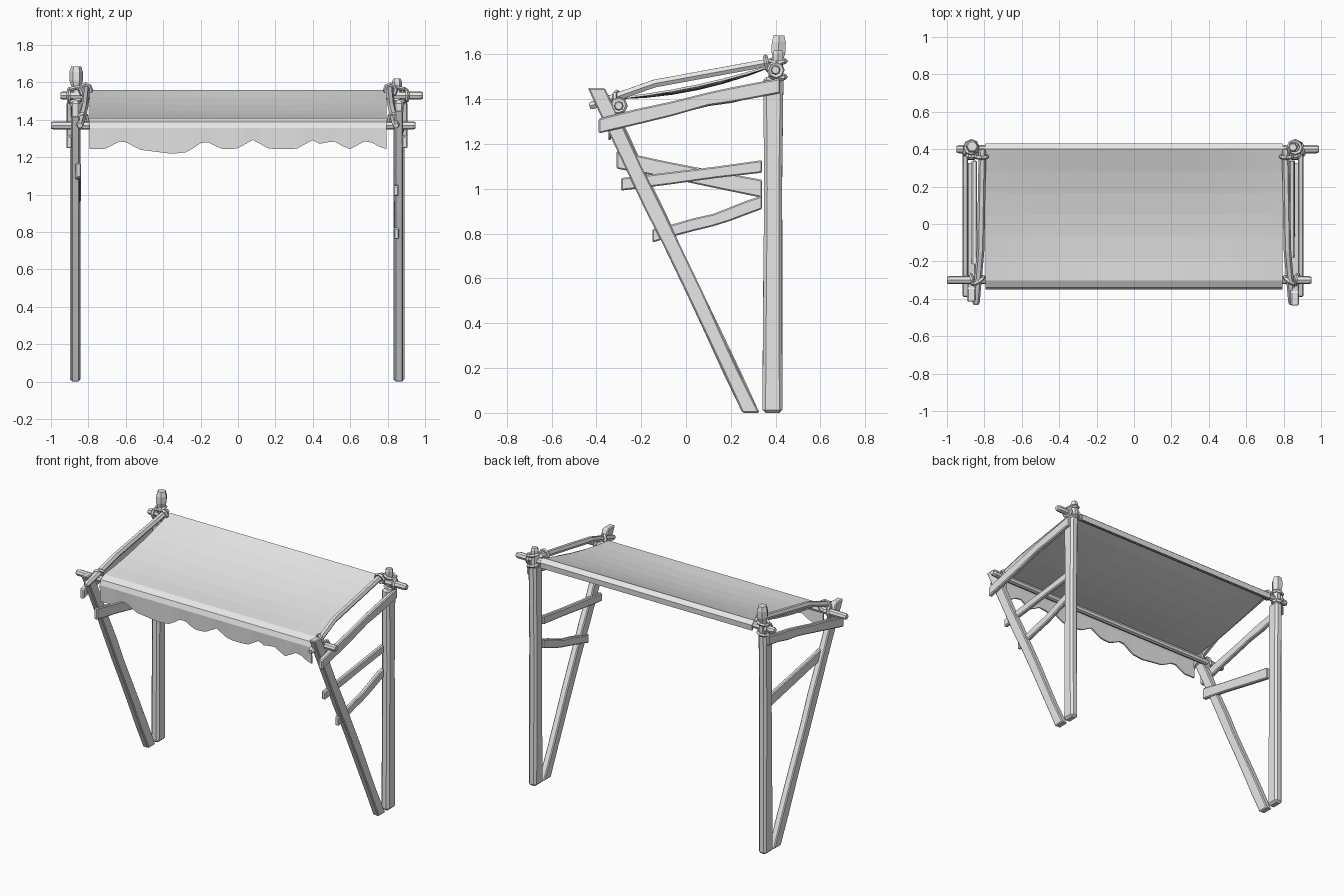
import bpy
import bmesh
import math
import random
from mathutils import Vector

random.seed(4)
if "Cube" in bpy.data.objects:
    bpy.data.objects.remove(bpy.data.objects["Cube"], do_unlink=True)

grey = bpy.data.materials.new("light_grey")
grey.use_nodes = True
grey.diffuse_color = (.8, .8, .8, 1)
grey.node_tree.nodes["Principled BSDF"].inputs["Base Color"].default_value = grey.diffuse_color


def finish(name, bm):
    bmesh.ops.recalc_face_normals(bm, faces=bm.faces)
    mesh = bpy.data.meshes.new(name)
    bm.to_mesh(mesh)
    bm.free()
    mesh.materials.append(grey)
    obj = bpy.data.objects.new(name, mesh)
    bpy.context.collection.objects.link(obj)
    return obj


def board(name, path, across, x, thickness, chamfer=.006, pieces=3):
    """Rough plank along a (y, z) centre line; across is its width direction."""
    corners = [Vector(p) for p in path]
    half = Vector(across) / 2
    centres = [corners[0]]
    for a, b in zip(corners, corners[1:]):
        centres += [a.lerp(b, (i + 1) / pieces) for i in range(pieces)]
    sides = []
    for sign in (1, -1):
        # Hewn edges: the ends stay true, the middle varies a little
        inner = [c + sign * half * random.uniform(.85, 1.1) for c in centres[1:-1]]
        sides.append([centres[0] + sign * half, *inner, centres[-1] + sign * half])
    outline = sides[0] + sides[1][::-1]
    bm = bmesh.new()
    face = bm.faces.new([bm.verts.new((x - thickness / 2, *p)) for p in outline])
    result = bmesh.ops.extrude_face_region(bm, geom=[face])
    moved = [v for v in result["geom"] if isinstance(v, bmesh.types.BMVert)]
    bmesh.ops.translate(bm, verts=moved, vec=(thickness, 0, 0))
    bevel = finish(name, bm).modifiers.new("chamfer", "BEVEL")
    bevel.width = chamfer
    bevel.segments = 1
    bevel.limit_method = "ANGLE"
    bevel.angle_limit = math.radians(40)


def pole(name, points, radius, sides=6, tip=.015):
    """Faceted stick through a few points, with cut-back tips."""
    path = [Vector(p) for p in points]
    along = (path[-1] - path[0]).normalized()
    turn = along.to_track_quat("Z", "Y")
    path = [path[0], path[0] + along * tip, *path[1:-1], path[-1] - along * tip, path[-1]]
    bm = bmesh.new()
    rings = []
    for p in path:
        r = radius * (.75 if p in (path[0], path[-1]) else 1)
        angles = [math.tau * i / sides for i in range(sides)]
        rings.append([bm.verts.new(p + turn @ Vector((r * math.cos(a), r * math.sin(a), 0)))
                      for a in angles])
    for a, b in zip(rings, rings[1:]):
        for i in range(sides):
            j = (i + 1) % sides
            bm.faces.new((a[i], a[j], b[j], b[i]))
    bm.faces.new(rings[0])
    bm.faces.new(rings[-1])
    finish(name, bm)


def lashing(name, centre, axis, radius=.03):
    """One rope turn around a joint."""
    bpy.ops.mesh.primitive_torus_add(major_segments=8, minor_segments=5, major_radius=radius,
                                     minor_radius=.011, location=centre)
    rope = bpy.context.object
    rope.name = name
    rope.rotation_euler = Vector(axis).to_track_quat("Z", "Y").to_euler()
    rope.data.materials.append(grey)


# Heights and depths shared by the joints
back_y, back_z = .4, 1.53
front_y, front_z = -.3, 1.37

# Both side frames: post, slanted leg, beam, crooked stick and rope turns
for side, s in (("left", 1), ("right", -1)):
    post_x = .86 if s > 0 else -.87
    board(side + "_post", [(.386, 0), (.39, 1.5)], (.09, 0), post_x, .058, chamfer=.014)
    leg_top = (-.4, 1.45) if s > 0 else (-.38, 1.42)
    board(side + "_leg", [(.29, 0), leg_top], (.076, 0), post_x, .044, pieces=8)
    board(side + "_beam", [(-.39, 1.28), (.1, 1.4), (.42, 1.46)], (0, .066),
          post_x + s * .032, .03)
    pole(side + "_stick", [(s * .81, back_y, 1.57), (s * .82, -.14, 1.47),
                           (s * .845, -.43, 1.37)], .02)
    for level in (1.5, 1.57):
        lashing(side + "_post_lashing", (post_x, .41, level), (.2 * s, 0, 1), .034)
    lashing(side + "_back_rail_lashing", (s * .9, back_y, back_z), (s, .2, 0))
    lashing(side + "_front_rail_lashing", (s * .87, front_y, front_z), (s, -.2, .2))
    lashing(side + "_stick_back_lashing", (s * .815, .36, 1.56), (0, 1, .2))
    lashing(side + "_stick_front_lashing", (s * .834, front_y, 1.4), (s / 2, .8, .3), .034)

# Post heads: a short stub and a taller one with a thick knob
pole("left_post_head", [(.85, .41, 1.48), (.85, .41, 1.62)], .026)
pole("right_post_head", [(-.865, .41, 1.48), (-.865, .41, 1.62)], .026)
pole("right_post_knob", [(-.865, .412, 1.58), (-.865, .415, 1.685)], .036, tip=.03)

# Braces: two on the left, one falling backwards on the right
board("left_upper_brace", [(-.29, 1.02), (.34, 1.1)], (0, .056), .845, .028)
board("left_lower_brace", [(-.15, .79), (.12, .86), (.34, .94)], (0, .06), .848, .028)
board("right_brace", [(-.31, 1.13), (.34, 1)], (0, .08), -.854, .028)

# Cross rails
pole("back_rail", [(-.95, back_y, back_z), (.99, back_y, back_z)], .022, sides=8)
pole("front_rail", [(-1, front_y, front_z), (.95, front_y, front_z)], .022, sides=8)

# Cloth canopy: sagging roof, wrapped over the back rail, ragged front hem
notches = [-.62, -.18, .08, .4, .5, .69]
roof_steps = 6
columns = []
bm = bmesh.new()
half_width, count = .795, 40
for i in range(count + 1):
    x = half_width * (2 * i / count - 1)
    middle = 1 - (x / half_width) ** 2
    rows = [(.422, 1.5), (.425, 1.535)]
    for step in range(roof_steps + 1):
        t = 1 - step / roof_steps
        dip = t * (1 - t) * (.08 + .06 * middle)
        rows.append((front_y + .7 * t, 1.405 + .15 * t - dip))
    notch = max(max(0, 1 - abs(x - n) / .09) for n in notches)
    droop = .025 * max(0, 1 - abs(x + .35) / .2)
    rows += [(-.335, 1.385), (-.346, 1.355), (-.34, 1.243 + .05 * notch - droop)]
    columns.append([bm.verts.new((x, y, z)) for y, z in rows])
for a, b in zip(columns, columns[1:]):
    for i in range(len(a) - 1):
        bm.faces.new((a[i], a[i + 1], b[i + 1], b[i]))
solid = finish("cloth_canopy", bm).modifiers.new("thickness", "SOLIDIFY")
solid.thickness = .01
solid.offset = 0
